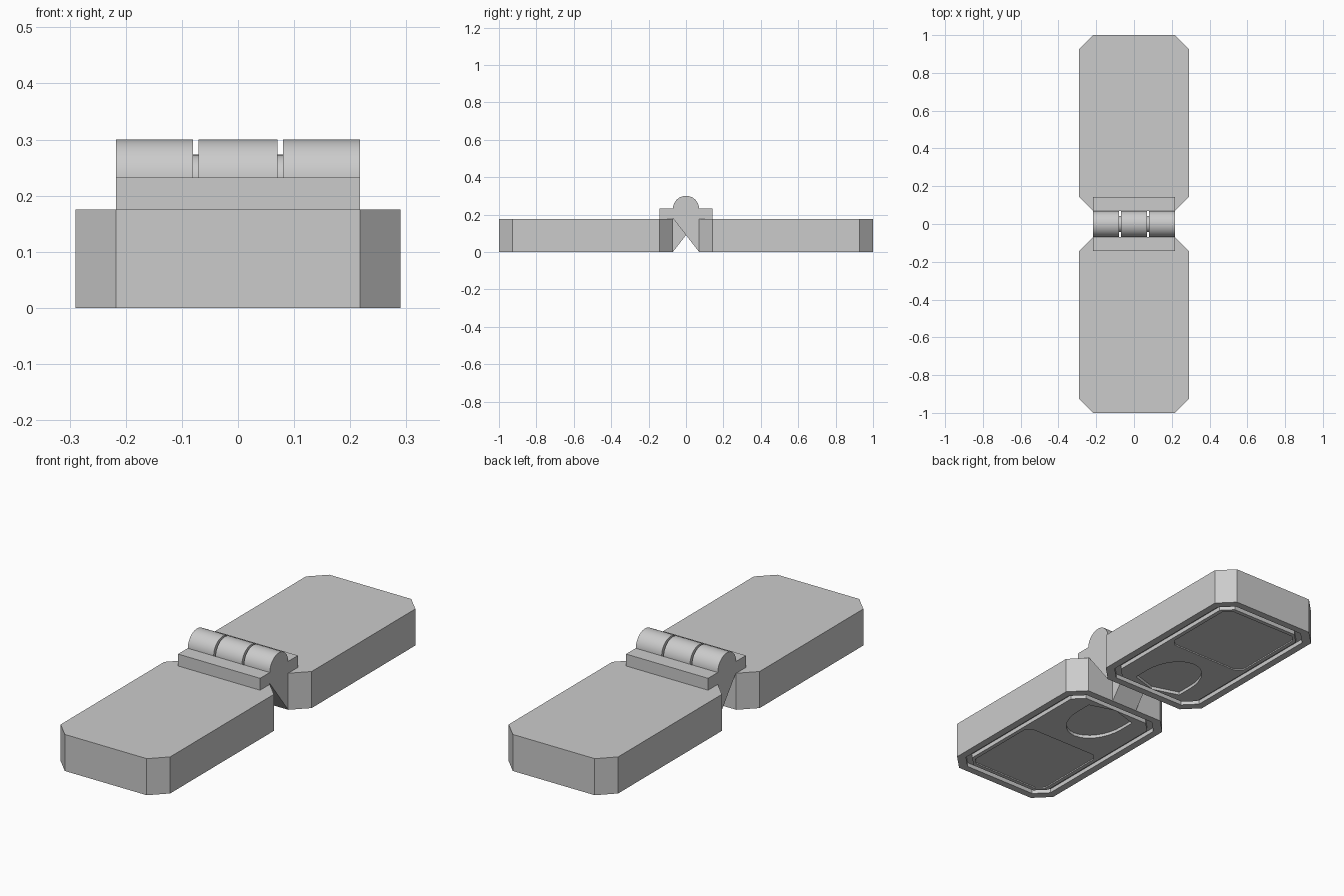
import bpy, bmesh, math
from mathutils import Vector

cube = bpy.data.objects.get("Cube")
if cube:
    bpy.data.objects.remove(cube, do_unlink=True)

grey = bpy.data.materials.new("plain_grey")
grey.use_nodes = True
colour = (0.6, 0.6, 0.6, 1)
grey.diffuse_color = colour
grey.node_tree.nodes["Principled BSDF"].inputs["Base Color"].default_value = colour


def prism(name, outline, low, high, axis="z"):
    """Extrude a closed outline: (x, y) along z, or (y, z) along x."""
    bm = bmesh.new()
    place = (lambda p, h: (p[0], p[1], h)) if axis == "z" else (lambda p, h: (h, p[0], p[1]))
    face = bm.faces.new([bm.verts.new(place(p, low)) for p in outline])
    grown = bmesh.ops.extrude_face_region(bm, geom=[face])["geom"]
    shift = Vector(place((0, 0), high - low))
    bmesh.ops.translate(bm, verts=[v for v in grown if isinstance(v, bmesh.types.BMVert)], vec=shift)
    bmesh.ops.recalc_face_normals(bm, faces=bm.faces)
    mesh = bpy.data.meshes.new(name)
    bm.to_mesh(mesh)
    bm.free()
    mesh.materials.append(grey)
    obj = bpy.data.objects.new(name, mesh)
    bpy.context.collection.objects.link(obj)
    return obj


def activate(obj):
    bpy.ops.object.select_all(action="DESELECT")
    obj.select_set(True)
    bpy.context.view_layer.objects.active = obj


def cut(obj, cutter):
    cutter.hide_render = True
    mod = obj.modifiers.new("cut", "BOOLEAN")
    mod.operation, mod.object, mod.solver = "DIFFERENCE", cutter, "EXACT"
    activate(obj)
    bpy.ops.object.modifier_apply(modifier=mod.name)
    bpy.data.objects.remove(cutter, do_unlink=True)


def octagon(half_x, y0, y1, c):
    return [(-half_x, y0 + c), (-half_x + c, y0), (half_x - c, y0), (half_x, y0 + c),
            (half_x, y1 - c), (half_x - c, y1), (-half_x + c, y1), (-half_x, y1 - c)]


def block(half, y0, y1):
    return [(-half, y0), (half, y0), (half, y1), (-half, y1)]


WIDTH, INNER, CHAMFER, TOP = 0.29, 0.07, 0.073, 0.175
HINGE, RADIUS, AXIS_Z = 0.217, 0.07, 0.23
DEPTH = 0.02

# Shield-shaped pocket outline, its flat top towards the hinge
side = [(0.13 * math.cos(t), -0.25 - 0.18 * math.sin(t))
        for t in [math.pi / 2 * i / 8 for i in range(8)]]
shield = [(0, -0.13), (0.13, -0.17)] + side + [(0, -0.43)]
shield += [(-x, y) for x, y in reversed(side)] + [(-0.13, -0.17)]

for label, s in (("front", -1), ("back", 1)):
    def placed(outline):
        return [(x, y * s) for x, y in outline]

    # Chamfered slab with a hollow underside, the panel leaving a groove around it
    body = prism(label + "_slab", placed(octagon(WIDTH, INNER, 1, CHAMFER)), 0, TOP)
    rim = 0.035
    cut(body, prism("cutter", placed(octagon(WIDTH - rim, INNER + rim, 1 - rim, 0.06)), -0.1, DEPTH))
    rim = 0.06
    panel = prism(label + "_panel", placed(octagon(WIDTH - rim, INNER + rim, 1 - rim, 0.05)), 0, DEPTH + 0.01)

    # Shallow pockets in the panel
    cut(panel, prism("cutter", placed(octagon(0.21, 0.51, 0.92, 0.03)), -0.1, 0.006))
    cut(panel, prism("cutter", placed([(x, -y) for x, y in shield]), -0.1, 0.015))

    # Hinge leaf
    prism(label + "_hinge_leaf", placed(block(HINGE, RADIUS, 2 * RADIUS + 0.003)), TOP, 0.232)


# Hinge knuckles, each tapering down to the slab it belongs to
def knuckle(name, x0, x1, s):
    arc = [(s * RADIUS * math.cos(math.pi * i / 24), AXIS_Z + RADIUS * math.sin(math.pi * i / 24))
           for i in range(25)]
    obj = prism(name, arc + [(-s * RADIUS, 0.18), (s * RADIUS, 0)], x0, x1, "x")
    activate(obj)
    bpy.ops.object.shade_smooth_by_angle(angle=math.radians(25))


knuckle("right_knuckle", -HINGE, -0.08, 1)
knuckle("middle_knuckle", -0.07, 0.07, -1)
knuckle("left_knuckle", 0.08, HINGE, 1)

# Hinge pin
ring = [(0.043 * math.cos(math.tau * i / 32), AXIS_Z + 0.043 * math.sin(math.tau * i / 32))
        for i in range(32)]
pin = prism("hinge_pin", ring, -0.1, 0.1, "x")
activate(pin)
bpy.ops.object.shade_smooth_by_angle(angle=math.radians(30))
